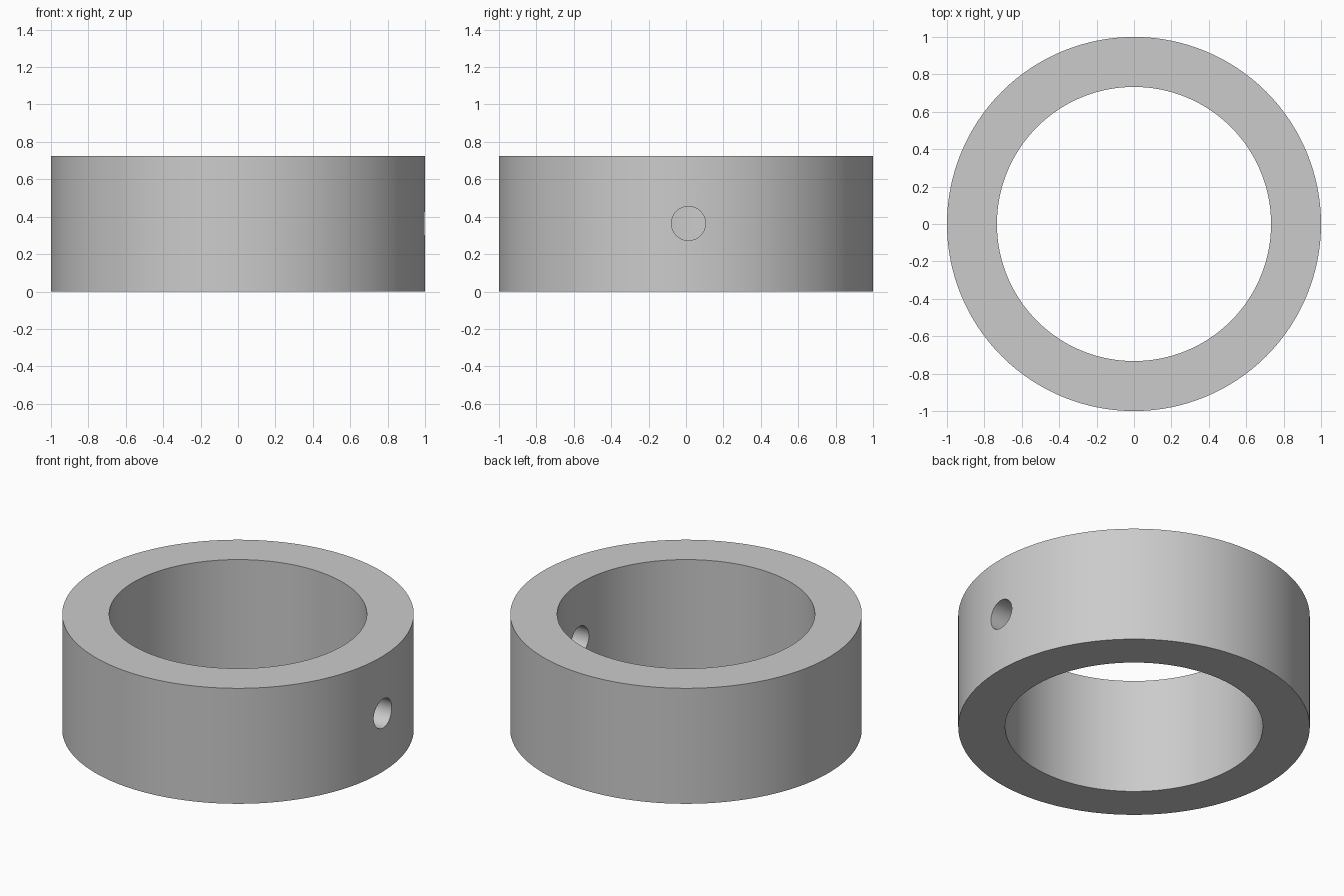
import bpy
import math

if "Cube" in bpy.data.objects:
    bpy.data.objects.remove(bpy.data.objects["Cube"])

R_OUT, R_IN, HEIGHT = 1.0, 0.733, 0.725
HOLE_R, HOLE_Y, HOLE_Z = 0.091, 0.013, 0.364


def cylinder(name, radius, depth, location, rotation=(0, 0, 0), sides=128):
    bpy.ops.mesh.primitive_cylinder_add(vertices=sides, radius=radius, depth=depth,
                                        location=location, rotation=rotation)
    obj = bpy.context.object
    obj.name = name
    return obj


def cut(target, cutter):
    mod = target.modifiers.new(cutter.name, 'BOOLEAN')
    mod.operation = 'DIFFERENCE'
    mod.solver = 'EXACT'
    mod.object = cutter
    bpy.context.view_layer.objects.active = target
    bpy.ops.object.modifier_apply(modifier=mod.name)
    bpy.data.objects.remove(cutter, do_unlink=True)


# Collar body
collar = cylinder("shaft_collar", R_OUT, HEIGHT, (0, 0, HEIGHT / 2))

# Central bore
cut(collar, cylinder("bore_cutter", R_IN, HEIGHT + 0.4, (0, 0, HEIGHT / 2)))

# Set screw hole through the right wall only
cut(collar, cylinder("screw_hole_cutter", HOLE_R, 0.8, (0.9, HOLE_Y, HOLE_Z),
                     (0, math.pi / 2, 0), 48))

# Smooth walls, sharp rims
bpy.ops.object.select_all(action='DESELECT')
collar.select_set(True)
bpy.context.view_layer.objects.active = collar
bpy.ops.object.shade_smooth_by_angle(angle=math.radians(30))
